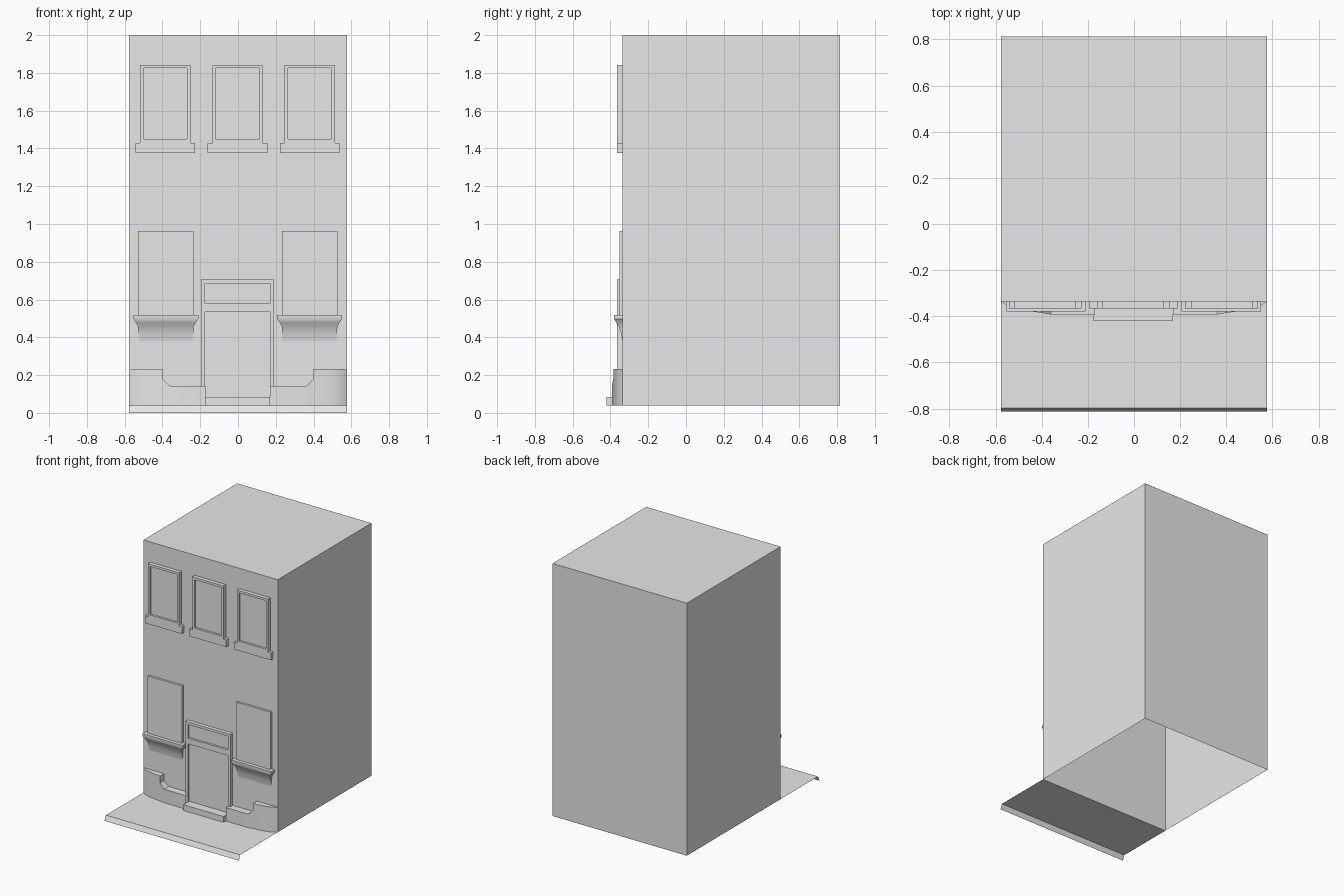
import bpy, bmesh

if "Cube" in bpy.data.objects:
    bpy.data.objects.remove(bpy.data.objects["Cube"], do_unlink=True)

grey = bpy.data.materials.new("plain grey")
grey.use_nodes = True
grey.diffuse_color = (0.8, 0.8, 0.8, 1)
grey.node_tree.nodes["Principled BSDF"].inputs["Base Color"].default_value = (0.8, 0.8, 0.8, 1)

WALL, BACK, HALF, GROUND = -0.336, 0.814, 0.577, 0.038


def finish(name, bm, smooth=False):
    bmesh.ops.recalc_face_normals(bm, faces=bm.faces)
    mesh = bpy.data.meshes.new(name)
    bm.to_mesh(mesh)
    bm.free()
    mesh.materials.append(grey)
    obj = bpy.data.objects.new(name, mesh)
    bpy.context.collection.objects.link(obj)
    if smooth:
        bpy.ops.object.select_all(action="DESELECT")
        obj.select_set(True)
        bpy.context.view_layer.objects.active = obj
        bpy.ops.object.shade_smooth_by_angle(angle=0.6)
    return obj


def add_box(bm, x0, x1, z0, z1, front, back=WALL):
    made = bmesh.ops.create_cube(bm, size=1)["verts"]
    for v in made:
        v.co = (x1 if v.co.x > 0 else x0,
                back if v.co.y > 0 else front,
                z1 if v.co.z > 0 else z0)
    return made


def boxes(name, *specs):
    bm = bmesh.new()
    for spec in specs:
        add_box(bm, *spec)
    return finish(name, bm)


def loft(name, rows, smooth=True):
    """Join rows of points with quads."""
    bm = bmesh.new()
    grid = [[bm.verts.new(p) for p in row] for row in rows]
    for a, b in zip(grid, grid[1:]):
        for i in range(len(a) - 1):
            bm.faces.new((a[i], a[i + 1], b[i + 1], b[i]))
    return finish(name, bm, smooth)


# Building shell, open underneath
bm = bmesh.new()
add_box(bm, -HALF, HALF, GROUND, 2, WALL, BACK)
bottom = [f for f in bm.faces if all(v.co.z < 0.1 for v in f.verts)]
bmesh.ops.delete(bm, geom=bottom, context="FACES_ONLY")
finish("building_shell", bm)

# Pavement sheet with a sloping kerb
loft("pavement", [[(-HALF, y, z), (HALF, y, z)]
                  for y, z in ((WALL, GROUND), (-0.797, GROUND), (-0.814, 0))], False)

# Upper windows: raised frame, recessed pane, sill ears
for side, cx in (("right", -0.385), ("middle", -0.003), ("left", 0.38)):
    w, p, y = 0.133, 0.116, -0.366
    boxes(f"upper_window_{side}",
          (cx - w, cx - p, 1.375, 1.843, y),
          (cx + p, cx + w, 1.375, 1.843, y),
          (cx - p, cx + p, 1.825, 1.843, y),
          (cx - p, cx + p, 1.375, 1.45, y),
          (cx - p, cx + p, 1.45, 1.825, -0.35))
    boxes(f"upper_sill_ears_{side}",
          (cx - 0.158, cx - w, 1.375, 1.43, y),
          (cx + w, cx + 0.158, 1.375, 1.43, y))

# Lower windows with moulded sills
for side, cx in (("right", -0.382), ("left", 0.379)):
    boxes(f"lower_window_{side}", (cx - 0.147, cx + 0.147, 0.515, 0.963, -0.353))
    profile = [(0.518, 0, 0.172), (0.518, 0.044, 0.172), (0.497, 0.044, 0.172),
               (0.478, 0.033, 0.158), (0.458, 0.02, 0.147),
               (0.42, 0.007, 0.145), (0.38, 0, 0.145)]
    loft(f"lower_sill_{side}",
         [[(cx - w, WALL, z), (cx - w, WALL - d, z),
           (cx + w, WALL - d, z), (cx + w, WALL, z)] for z, d, w in profile])

# Door surround with transom and door leaf set back
L, R, Y = -0.195, 0.19, -0.366
boxes("door_surround",
      (L, -0.175, GROUND, 0.705, Y),
      (0.17, R, GROUND, 0.705, Y),
      (-0.175, 0.17, 0.685, 0.705, Y),
      (-0.175, 0.17, 0.535, 0.58, Y))
boxes("transom_pane", (-0.175, 0.17, 0.58, 0.685, -0.35))
boxes("door_leaf", (-0.175, 0.17, GROUND, 0.535, -0.35))
boxes("door_step", (-0.175, 0.17, GROUND, 0.083, -0.42))

# Plinths either side of the door: x, front y, top z
outline = [(0.577, -0.337, 0.232), (0.545, -0.358, 0.232), (0.5, -0.371, 0.232),
           (0.45, -0.379, 0.232), (0.4, -0.385, 0.232), (0.399, -0.385, 0.18),
           (0.385, -0.388, 0.164), (0.36, -0.393, 0.143), (0.17, -0.393, 0.143)]
for side, s in (("left", 1), ("right", -1)):
    rows = [[(s * x, y, GROUND), (s * x, y, z), (s * x, WALL, z)] for x, y, z in outline]
    loft(f"plinth_{side}", rows)
